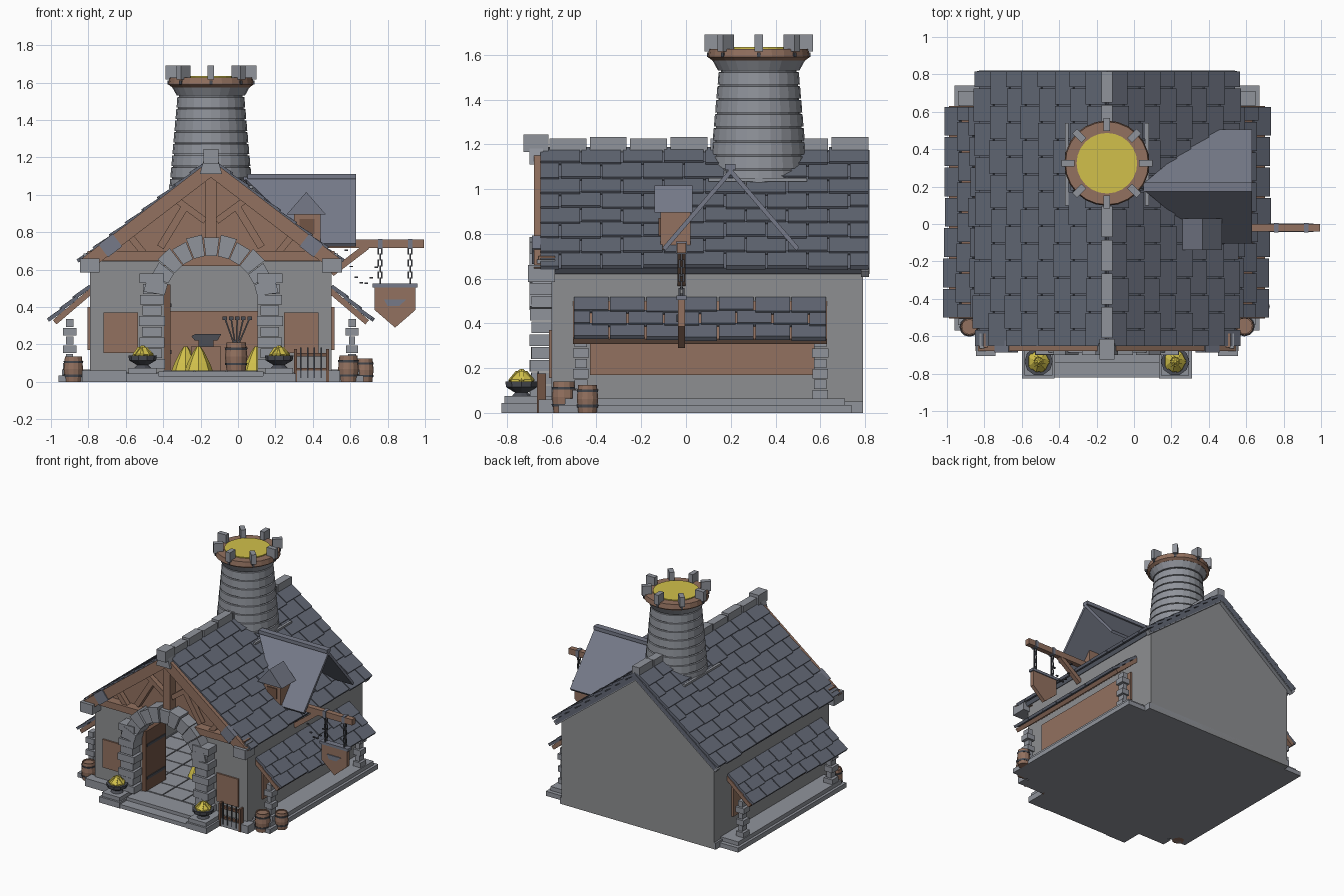
import bpy, bmesh, math, random
from mathutils import Vector, Matrix

if "Cube" in bpy.data.objects:
    bpy.data.objects.remove(bpy.data.objects["Cube"])
random.seed(4)
CX = -0.145                       # symmetry plane of the house


def mat(name, r, g, b):
    m = bpy.data.materials.new(name)
    m.diffuse_color = (r, g, b, 1)
    m.use_nodes = True
    m.node_tree.nodes["Principled BSDF"].inputs["Base Color"].default_value = m.diffuse_color
    return m


STONE = mat("stone", 0.28, 0.295, 0.33)
WALL = mat("wall_plaster", 0.27, 0.275, 0.285)
SLATE = mat("roof_slate", 0.125, 0.14, 0.18)
DORMER = mat("dormer_slate", 0.18, 0.195, 0.25)
WOOD = mat("wood", 0.29, 0.165, 0.115)
DARK = mat("dark_wood", 0.17, 0.09, 0.06)
GOLD = mat("gold", 0.64, 0.53, 0.07)
IRON = mat("iron", 0.07, 0.075, 0.09)


class Part:
    """Collects primitives into one mesh object."""
    def __init__(self):
        self.bm = bmesh.new()

    def box(self, x0, x1, y0, y1, z0, z1):
        m = Matrix.Translation(((x0 + x1) / 2, (y0 + y1) / 2, (z0 + z1) / 2))
        return self.cube(m @ Matrix.Diagonal((abs(x1 - x0), y1 - y0, z1 - z0, 1)))

    def cube(self, m):
        bmesh.ops.create_cube(self.bm, size=1, matrix=m)
        return self

    def beam(self, a, b, w, h):
        a, b = Vector(a), Vector(b)
        q = (b - a).to_track_quat('X', 'Z').to_matrix().to_4x4()
        return self.cube(Matrix.Translation((a + b) / 2) @ q @ Matrix.Diagonal(((b - a).length, w, h, 1)))

    def slab(self, pts, vec):     # polygon extruded along a vector
        a = [self.bm.verts.new(p) for p in pts]
        b = [self.bm.verts.new(Vector(p) + Vector(vec)) for p in pts]
        self.bm.faces.new(a)
        self.bm.faces.new(b[::-1])
        for i in range(len(a)):
            j = (i + 1) % len(a)
            self.bm.faces.new((a[i], b[i], b[j], a[j]))
        return self

    def front(self, pts, y0, y1):  # x-z profile extruded in y
        return self.slab([(x, y0, z) for x, z in pts], (0, y1 - y0, 0))

    def lathe(self, prof, cx, cy, n):
        rings = [[self.bm.verts.new((cx + r * math.cos(math.tau * i / n), cy + r * math.sin(math.tau * i / n), z))
                  for i in range(n)] for r, z in prof]
        for p, q in zip(rings, rings[1:]):
            for i in range(n):
                j = (i + 1) % n
                self.bm.faces.new((p[i], p[j], q[j], q[i]))
        self.bm.faces.new(rings[0][::-1])
        self.bm.faces.new(rings[-1])
        return self

    def stack(self, cx, cy, w, d, z0, z1, n):  # irregular stone pier
        h = (z1 - z0) / n
        for i in range(n):
            k = (0.0, 0.016)[i % 2] + random.uniform(0, 0.006)
            self.box(cx - w / 2 + k, cx + w / 2 - k, cy - d / 2 + k / 2, cy + d / 2 - k / 2, z0 + i * h, z0 + (i + 1) * h - 0.005)
        return self

    def done(self, name, material):
        bmesh.ops.recalc_face_normals(self.bm, faces=self.bm.faces)
        me = bpy.data.meshes.new(name)
        self.bm.to_mesh(me)
        me.materials.append(material)
        o = bpy.data.objects.new(name, me)
        bpy.context.collection.objects.link(o)
        return o


def roof(name, s, d0, z0, d1, z1, y0, y1, rows, tiles, deck):
    """Deck plus staggered overlapping slates on one slope."""
    top, down = Vector((CX + s * d0, 0, z0)), Vector((s * (d1 - d0), 0, z1 - z0))
    length = down.length
    down.normalize()
    nrm = Vector((-down.z * s, 0, down.x * s))
    base = Matrix.Translation(top) @ Matrix((down, (0, 1, 0), nrm)).transposed().to_4x4()
    Part().cube(base @ Matrix.Translation((length / 2, (y0 + y1) / 2, -0.015)) @ Matrix.Diagonal((length, y1 - y0, 0.03, 1))).done(name + "_deck", deck)
    p, pitch, w = Part(), length / rows, (y1 - y0) / tiles
    for r in range(rows):
        for t in range(tiles + r % 2):
            a = max(y0, y0 + (t - 0.5 * (r % 2)) * w)
            b = min(y1, y0 + (t + 1 - 0.5 * (r % 2)) * w)
            e = random.uniform(0.005, 0.022)
            m = Matrix.Translation(((r + 0.5) * pitch + e / 2, (a + b) / 2, 0.012)) @ Matrix.Rotation(-0.09, 4, 'Y').inverted().inverted()
            p.cube(base @ m @ Matrix.Diagonal((pitch + e, b - a - 0.008, 0.02, 1)))
    p.done(name + "_slates", SLATE)


# Plinth, floor and entrance steps
p = Part().box(CX - .66, CX + .66, -.62, .79, 0, .05)
for s in (-1, 1):
    p.box(CX + s * .6, CX + s * .815, -.57, .74, 0, .035).box(CX + s * .6, CX + s * .795, -.54, .71, .035, .065)
    p.box(CX + s * .28, CX + s * .455, -.825, -.6, 0, .045).box(CX + s * .29, CX + s * .44, -.81, -.6, .045, .075)
    p.box(CX + s * .45, CX + s * .69, -.66, -.58, 0, .06)
p.box(CX - .28, CX + .28, -.82, -.6, 0, .03).box(CX - .28, CX + .28, -.74, -.55, .03, .055)
p.done("plinth", STONE)
p = Part()
for i in range(7):
    for j in range(8):
        x, y = CX - .595 + i * .17, -.58 + j * .165
        p.box(x, x + .162, y, y + .157, .045, .062)
p.done("floor_slabs", STONE)

# Main walls with an open doorway; rear wall carries its gable
p = Part()
for s in (-1, 1):
    p.box(CX + s * .605, CX + s * .645, -.6, .79, .03, .655)
    p.box(CX + s * .25, CX + s * .645, -.6, -.55, .03, .645)
p.front([(CX - .645, 0), (CX + .645, 0), (CX + .645, .645), (CX, 1.15), (CX - .645, .645)], .75, .79)
p.done("walls", WALL)
Part().front([(CX - .66, .62), (CX + .66, .62), (CX, 1.15)], -.59, -.55).done("front_gable", WOOD)

# Wooden panels: front, sides and interior wainscot
p = Part().box(CX - .6, CX + .6, .735, .75, .06, .38)
for s in (-1, 1):
    p.box(CX + s * .39, CX + s * .575, -.612, -.6, .155, .37)
    p.box(CX + s * .645, CX + s * .66, -.43, .575, .17, .40)
p.done("wall_panels", WOOD)

# Doorway piers, arch stones, corner capitals, lean-to piers
p = Part()
for s in (-1, 1):
    p.stack(CX + s * .315, -.645, .14, .11, .07, .585, 9)
    p.box(CX + s * .595, CX + s * .70, -.705, -.585, .585, .66)
    p.box(CX + s * .61, CX + s * .68, -.665, -.585, .66, .685)
    p.stack(CX + s * .755, -.47, .075, .075, .06, .34, 6).stack(CX + s * .755, .6, .075, .075, .06, .34, 6)
for i in range(11):
    a0, a1 = math.radians(8 + i * 164 / 11), math.radians(8 + (i + 1) * 164 / 11 - 1)
    R = .365 - .015 * (i % 2)
    p.front([(CX + r * math.cos(a), .425 + r * math.sin(a)) for r, a in ((.25, a0), (R, a0), (R, a1), (.25, a1))],
            -.70 + .012 * (i % 2), -.56)
p.done("stone_piers_and_arch", STONE)

# Roof slopes
for s, side in ((-1, "left"), (1, "right")):
    roof(side + "_main_roof", s, 0, 1.175, .685, .645, -.655, .82, 8, 8, SLATE)
    roof(side + "_lean_to_roof", s, .64, .505, .845, .33, -.505, .63, 3, 7, WOOD)

# Ridge stones and rear verge
p = Part()
for i in range(8):
    y = -.61 + i * .18
    p.box(CX - .03, CX + .03, y, y + .165, 1.165, 1.225 + .008 * (i % 2))
p.box(CX - .04, CX + .04, -.725, -.615, 1.165, 1.245)
p.front([(CX - .06, 1.11), (CX + .06, 1.11), (CX + .035, 1.2), (CX - .035, 1.2)], -.70, -.64)
for s in (-1, 1):
    p.beam((CX, .80, 1.15), (CX + s * .685, .80, .62), .035, .035)
p.done("ridge_stones", STONE)

# Front timber truss with iron clasps
p, c = Part(), Part()
for s in (-1, 1):
    p.beam((CX, -.655, 1.14), (CX + s * .68, -.655, .62), .05, .075)
    p.beam((CX + s * .03, -.62, .86), (CX + s * .22, -.62, 1.0), .04, .035)
    p.beam((CX + s * .27, -.62, .72), (CX + s * .13, -.62, .95), .04, .04)
    p.beam((CX + s * .36, -.62, .69), (CX + s * .45, -.62, .80), .04, .035)
    p.box(CX + s * .24, CX + s * .66, -.66, -.585, .65, .70)
    c.beam((CX + s * .50, -.655, .758), (CX + s * .575, -.655, .70), .065, .085)
p.box(CX - .03, CX + .03, -.66, -.585, .75, 1.13)
p.done("front_truss", WOOD)
c.done("truss_clasps", DORMER)

# Round tower chimney
TY = .325
prof = [(.20, .96)]
for i in range(8):
    z, r = 1.03 + i * .0625, .222 - i * .0055
    prof += [(r, z), (r - .004, z + .054), (r - .014, z + .056), (r - .014, z + .0625)]
prof += [(.182, 1.53), (.215, 1.59), (.15, 1.60)]
Part().lathe(prof, CX, TY, 24).done("tower", STONE)
Part().lathe([(.208, 1.575), (.228, 1.59), (.222, 1.627), (.165, 1.627)], CX, TY, 24).done("tower_rim", WOOD)
Part().lathe([(.162, 1.60), (.162, 1.634)], CX, TY, 24).done("tower_gold_fill", GOLD)
p, c = Part(), Part()
for i in range(8):
    rot = Matrix.Translation((CX, TY, 0)) @ Matrix.Rotation(i * math.tau / 8, 4, 'Z')
    p.cube(rot @ Matrix.Translation((.208, 0, 1.653)) @ Matrix.Diagonal((.07, .036, .075, 1)))
    c.cube(rot @ Matrix.Translation((.226, 0, 1.6)) @ Matrix.Diagonal((.012, .016, .02, 1)))
for s in (-1, 1):
    p.box(CX + s * .205, CX + s * .225, .10, .54, 1.035, 1.05)
p.done("tower_merlons", STONE)
c.done("tower_studs", IRON)

# Large open dormer roof on the right slope
p = Part()
for s in (-1, 1):
    p.slab([(.03, .2, 1.095), (.63, .2, 1.095), (.63, .2 + s * .305, .74), (.40, .2 + s * .305, .74)], (0, -s * .012, -.016))
p.box(.05, .63, .175, .222, 1.085, 1.112)
p.done("large_dormer", DORMER)

# Small boxed dormer with its gable cap
Part().box(.30, .44, -.115, .02, .73, .905).done("small_dormer_box", WOOD)
Part().front([(.26, .895), (.47, .895), (.365, 1.015)], -.14, .03).done("small_dormer_cap", DORMER)
Part().box(.33, .41, -.122, -.115, .79, .87).done("small_dormer_shutter", DARK)

# Hanging sign on a bracket
Part().box(.40, .995, -.04, 0, .715, .76).beam((.50, -.02, .58), (.69, -.02, .725), .035, .035).done("sign_bracket", WOOD)
Part().front([(.73, .52), (.95, .52), (.95, .385), (.84, .29), (.73, .385)], -.035, -.005).done("sign_board", WOOD)
p = Part().box(.72, .96, -.042, .002, .505, .525).front([(.78, .44), (.90, .44), (.86, .405), (.80, .405)], -.042, -.035)
for x in (.76, .92):
    p.box(x - .012, x + .012, -.045, .005, .71, .765)
p.done("sign_fittings", DORMER)
p = Part()
for x in (.76, .92):
    for i in range(6):
        w, d, z = (.013, .004, .52 + i * .032) if i % 2 else (.004, .013, .52 + i * .032)
        for k in (-1, 1):
            p.box(x + k * (w - .004) - .004, x + k * (w - .004) + .004, -.02 + k * (d - .004) - .004, -.02 + k * (d - .004) + .004, z, z + .038)
for i in range(7):  # slack chain
    t = i / 6
    p.box(.57 + t * .16, .588 + t * .16, -.026, -.014, .70 - .52 * t * (1 - t) - .09 * t, .708 - .52 * t * (1 - t) - .09 * t)
p.done("chains", IRON)

# Barrels with hoops
p, c = Part(), Part()
for x, y, r, h, z in ((.59, -.545, .055, .14, 0), (.677, -.44, .048, .125, 0), (-.88, -.55, .052, .135, 0), (-.01, -.15, .06, .15, .06)):
    p.lathe([(r * .85, z), (r, z + h * .5), (r * .87, z + h), (r * .74, z + h), (r * .74, z + h * .94)], x, y, 12)
    for k in (.2, .74):
        c.lathe([(r * .97, z + h * k), (r * 1.02, z + h * k + .012)], x, y, 12)
p.done("barrels", WOOD)
c.done("barrel_hoops", IRON)

# Fire bowls by the entrance
p, g = Part(), Part()
for s in (-1, 1):
    x, y = CX + s * .365, -.735
    p.lathe([(.045, .075), (.03, .09), (.072, .115), (.076, .14), (.055, .14)], x, y, 10)
    g.lathe([(.06, .13), (.058, .15), (.03, .175), (.008, .195)], x, y, 7)
    for i in range(5):
        a = i * math.tau / 5
        g.beam((x + .05 * math.cos(a), y + .05 * math.sin(a), .14), (x + .015 * math.cos(a), y + .015 * math.sin(a), .18), .022, .022)
p.done("fire_bowls", IRON)
g.done("fire_bowl_gold", GOLD)

# Open door
Part().box(-.395, -.36, -.60, -.36, .06, .52).done("door", DARK)
Part().box(-.40, -.355, -.59, -.37, .15, .17).box(-.40, -.355, -.59, -.37, .40, .42).done("door_straps", IRON)

# Tool rack on the front right, spare tools in the indoor barrel
p, c = Part().box(.30, .48, -.655, -.635, .055, .075).box(.30, .48, -.655, -.635, .135, .155), Part()
for x in (.30, .47):
    p.box(x, x + .016, -.665, -.625, 0, .175)
for i in range(4):
    c.beam((.335 + i * .037, -.66, .02), (.335 + i * .037, -.66, .185), .008, .008)
for i in range(5):
    x = -.07 + i * .033
    c.beam((-.01, -.15, .17), (x, -.15, .34), .008, .008).box(x - .012, x + .012, -.158, -.142, .33, .35)
p.done("tool_rack", DARK)
c.done("tools", IRON)

# Anvil bench, chest and gold heaps inside
Part().box(-.25, -.09, -.1, .04, .062, .19).box(-.50, -.36, .2, .4, .062, .18).done("bench_and_chest", WOOD)
Part().box(-.21, -.13, -.07, .01, .19, .22).front([(-.25, .245), (-.23, .22), (-.11, .22), (-.09, .255), (-.23, .255)], -.07, .01).done("anvil", IRON)
p = Part()
for x, y in ((-.28, .1), (-.21, -.18), (.1, .1)):
    p.lathe([(.075, .06), (.06, .10), (.03, .16), (.01, .19)], x, y, 8)
p.done("gold_heaps", GOLD)
